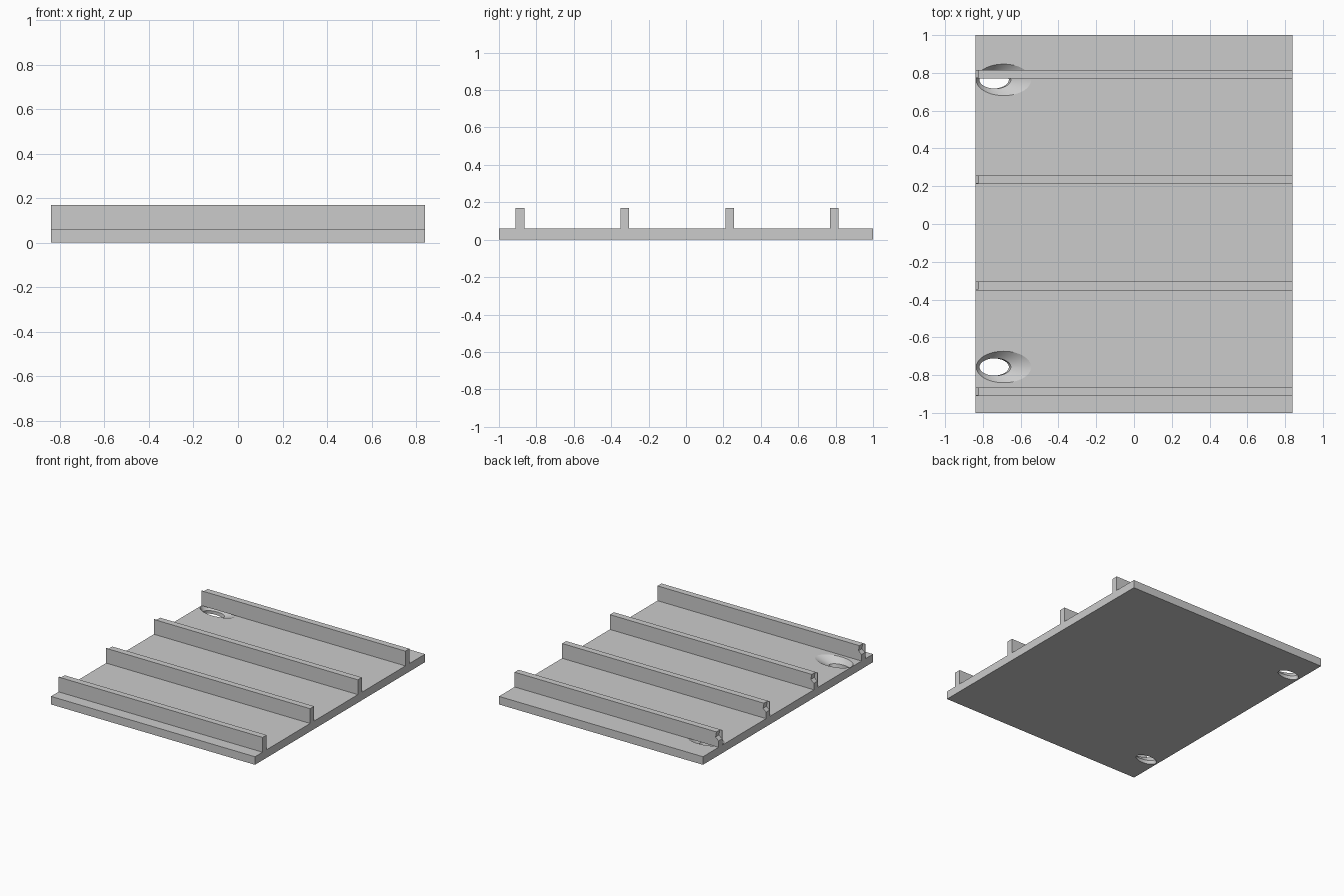
import bpy, bmesh, math

cube = bpy.data.objects.get("Cube")
if cube:
    bpy.data.objects.remove(cube, do_unlink=True)

HALF_X, PLATE_TOP, RIB_TOP, RIB_W = 0.84, 0.06, 0.17, 0.047

grey = bpy.data.materials.new("light_grey")
grey.use_nodes = True
colour = (0.6, 0.6, 0.6, 1)
grey.diffuse_color = colour
grey.node_tree.nodes["Principled BSDF"].inputs["Base Color"].default_value = colour


def make(name, bm):
    bmesh.ops.recalc_face_normals(bm, faces=bm.faces)
    mesh = bpy.data.meshes.new(name)
    bm.to_mesh(mesh)
    bm.free()
    mesh.materials.append(grey)
    obj = bpy.data.objects.new(name, mesh)
    bpy.context.collection.objects.link(obj)
    return obj


def loft(name, rings):
    """Closed solid through rings of equal point count."""
    bm = bmesh.new()
    loops = [[bm.verts.new(p) for p in ring] for ring in rings]
    n = len(loops[0])
    for a, b in zip(loops, loops[1:]):
        for i in range(n):
            j = (i + 1) % n
            bm.faces.new((a[i], a[j], b[j], b[i]))
    bm.faces.new(loops[0])
    bm.faces.new(loops[-1])
    return make(name, bm)


def prism(name, profile, y0, y1):
    """Extrude an x-z profile along y."""
    return loft(name, [[(x, y, z) for x, z in profile] for y in (y0, y1)])


def box(name, y0, y1, z0, z1):
    h = HALF_X
    return prism(name, [(-h, z0), (h, z0), (h, z1), (-h, z1)], y0, y1)


def ellipse(cx, cy, z, rx, ry, n=64):
    angles = [2 * math.pi * i / n for i in range(n)]
    return [(cx + rx * math.cos(a), cy + ry * math.sin(a), z) for a in angles]


def cut(target, cutter):
    mod = target.modifiers.new("cut", 'BOOLEAN')
    mod.operation, mod.solver, mod.object = 'DIFFERENCE', 'EXACT', cutter
    bpy.context.view_layer.objects.active = target
    bpy.ops.object.modifier_apply(modifier=mod.name)
    bpy.data.objects.remove(cutter, do_unlink=True)


# Base plate with two slanted countersunk holes
plate = box("base_plate", -1, 1, 0, PLATE_TOP)
for y in (0.763, -0.757):
    cut(plate, loft("hole_cutter", [
        ellipse(-0.75, y, -0.01, 0.083, 0.046),
        ellipse(-0.735, y, 0.025, 0.083, 0.046),
        ellipse(-0.677, y, 0.07, 0.163, 0.094),
    ]))
bpy.ops.object.select_all(action='DESELECT')
plate.select_set(True)
bpy.context.view_layer.objects.active = plate
bpy.ops.object.shade_smooth_by_angle(angle=math.radians(15))

# Four ribs, each with a small notch in its right end
for i, y in enumerate((-0.888, -0.328, 0.234, 0.793)):
    y0, y1 = y - RIB_W / 2, y + RIB_W / 2
    rib = box(f"rib_{i + 1}", y0, y1, PLATE_TOP, RIB_TOP)
    notch = [(-0.86, 0.18), (-0.824, 0.18), (-0.815, 0.13), (-0.86, 0.09)]
    cut(rib, prism("notch_cutter", notch, y0 + 0.007, y1 + 0.02))
